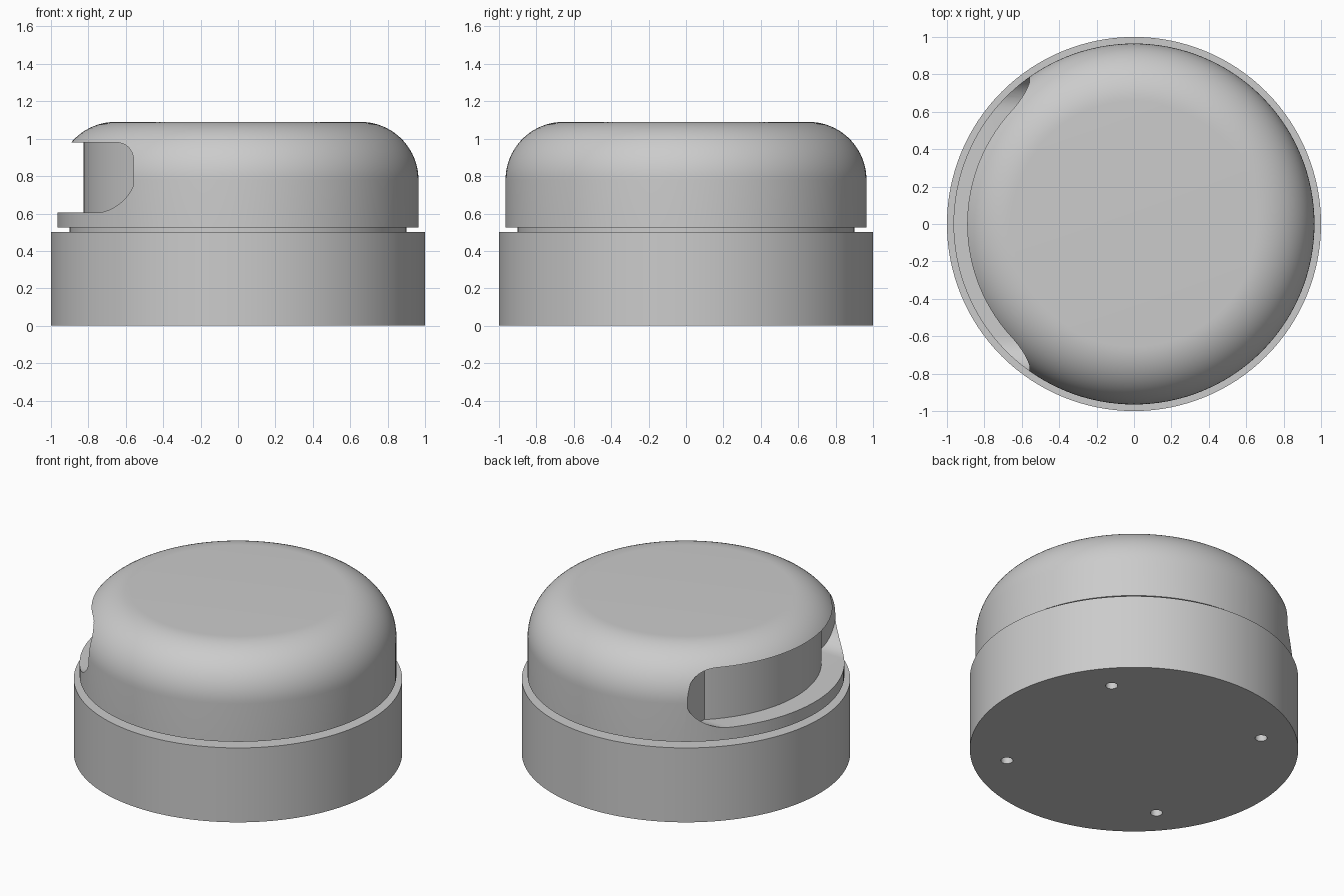
import bpy, bmesh
from math import sin, cos, pi, radians

if "Cube" in bpy.data.objects:
    bpy.data.objects.remove(bpy.data.objects["Cube"], do_unlink=True)

grey = bpy.data.materials.new("plain grey")
grey.use_nodes = True
COLOUR = (0.6, 0.6, 0.6, 1)
grey.diffuse_color = COLOUR
grey.node_tree.nodes["Principled BSDF"].inputs["Base Color"].default_value = COLOUR


def finish(name, bm):
    """Turn a bmesh into a named grey object."""
    bmesh.ops.recalc_face_normals(bm, faces=bm.faces)
    mesh = bpy.data.meshes.new(name)
    bm.to_mesh(mesh)
    bm.free()
    mesh.materials.append(grey)
    obj = bpy.data.objects.new(name, mesh)
    bpy.context.collection.objects.link(obj)
    return obj


def turned(name, profile, segments=128, centre=(0, 0)):
    """Solid of revolution from (radius, height) points, capped at both ends."""
    bm = bmesh.new()
    rings = [[bm.verts.new((centre[0] + r * cos(2 * pi * i / segments),
                            centre[1] + r * sin(2 * pi * i / segments), z))
              for i in range(segments)] for r, z in profile]
    for low, high in zip(rings, rings[1:]):
        for i in range(segments):
            j = (i + 1) % segments
            bm.faces.new((low[i], low[j], high[j], high[i]))
    bm.faces.new(rings[0])
    bm.faces.new(rings[-1])
    return finish(name, bm)


def cut(target, cutter):
    cutter.hide_render = True
    mod = target.modifiers.new("cut", "BOOLEAN")
    mod.operation = "DIFFERENCE"
    mod.solver = "EXACT"
    mod.object = cutter
    bpy.context.view_layer.objects.active = target
    bpy.ops.object.modifier_apply(modifier=mod.name)
    bpy.data.objects.remove(cutter, do_unlink=True)


# Base drum with four screw holes underneath
base = turned("base", [(1, 0), (1, 0.5)])
for k in range(4):
    a = radians(40 + 90 * k)
    cut(base, turned("screw_hole_cutter", [(0.037, -0.1), (0.037, 0.15)], 24,
                     (0.786 * cos(a), 0.786 * sin(a))))

# Recessed neck between base and head
neck = turned("neck", [(0.9, 0.49), (0.9, 0.54)])

# Domed head with a rounded shoulder
FILLET, RADIUS, TOP = 0.31, 0.965, 1.09
shoulder = [(RADIUS - FILLET + FILLET * cos(t * pi / 40),
             TOP - FILLET + FILLET * sin(t * pi / 40)) for t in range(21)]
head = turned("head", [(RADIUS, 0.525)] + shoulder)

# Round-ended slot through the right side of the head
SLOT_R, SLOT_Z, SLOT_Y = 0.1875, 0.7925, 0.603
bm = bmesh.new()
outline = []
for side in (1, -1):
    for t in range(25):
        a = -pi / 2 + pi * t / 24
        outline.append(bm.verts.new((-0.56, side * (SLOT_Y + SLOT_R * cos(a)),
                                     SLOT_Z + side * SLOT_R * sin(a))))
face = bm.faces.new(outline)
moved = bmesh.ops.extrude_face_region(bm, geom=[face])["geom"]
bmesh.ops.translate(bm, vec=(-0.8, 0, 0),
                    verts=[v for v in moved if isinstance(v, bmesh.types.BMVert)])
if not face.is_valid or len(face.link_loops if hasattr(face, "link_loops") else face.loops) == 0:
    bm.faces.new(outline)
cutter = finish("slot_cutter", bm)
cut(head, cutter)

# Curved wall at the back of the slot
core = turned("slot_wall", [(0.825, 0.58), (0.825, 0.99)])

for obj in (base, neck, head, core):
    bpy.ops.object.select_all(action="DESELECT")
    obj.select_set(True)
    bpy.context.view_layer.objects.active = obj
    bpy.ops.object.shade_smooth_by_angle(angle=radians(25))
